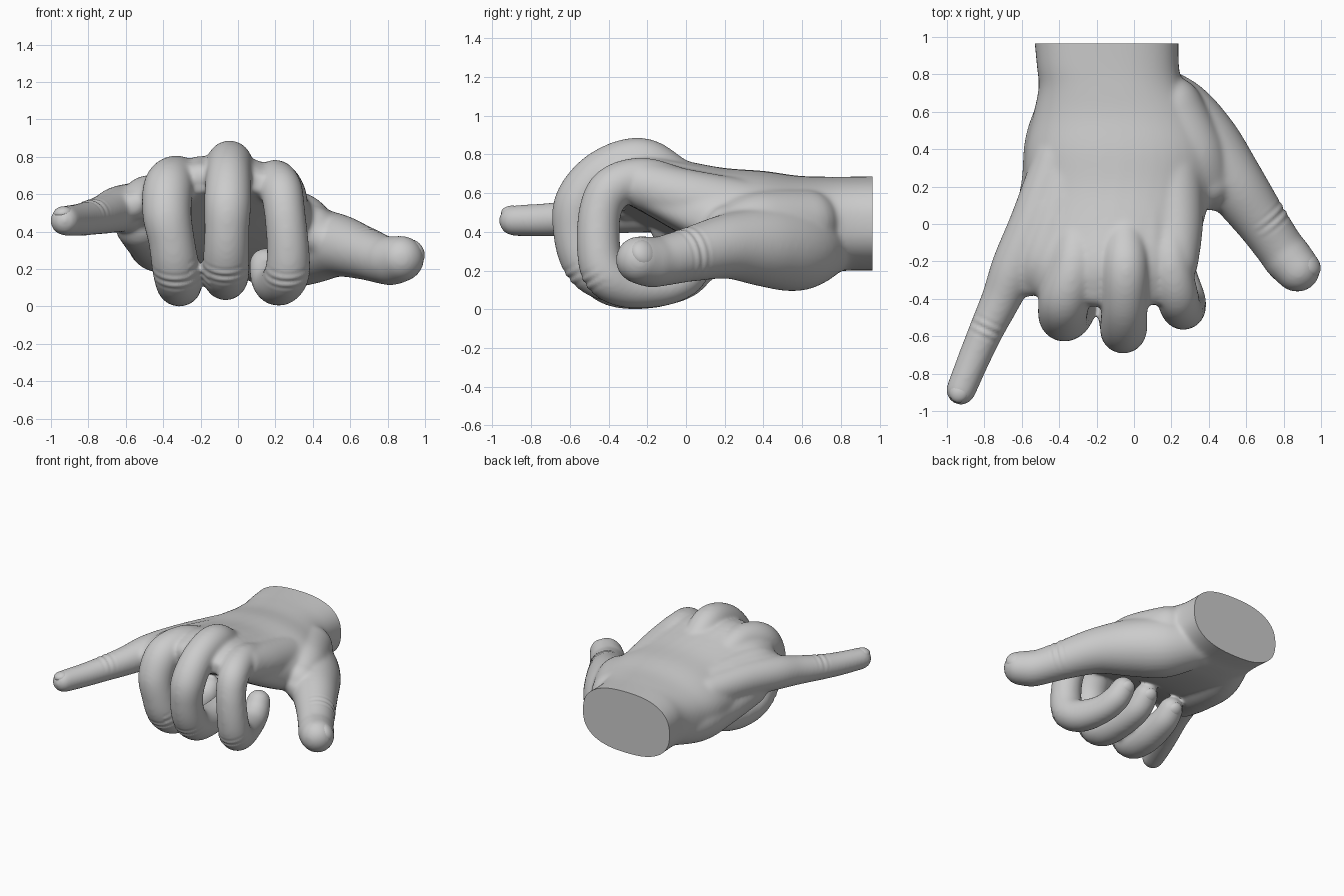
import bpy, bmesh, math
from mathutils import Vector, Matrix

bm = bmesh.new()


def loft(rings):
    vs = [[bm.verts.new(p) for p in ring] for ring in rings]
    n = len(vs[0])
    for a, b in zip(vs, vs[1:]):
        for i in range(n):
            bm.faces.new((a[i], a[(i + 1) % n], b[(i + 1) % n], b[i]))
    bm.faces.new(vs[0][::-1])
    bm.faces.new(vs[-1])


def spline(pts, steps):
    # Catmull-Rom through points of any dimension
    p = [pts[0]] + list(pts) + [pts[-1]]
    out = []
    for i in range(1, len(p) - 2):
        for k in range(steps):
            t = k / steps
            out.append([0.5 * (2 * b + (c - a) * t + (2 * a - 5 * b + 4 * c - d) * t * t
                               + (3 * b - a - 3 * c + d) * t ** 3)
                        for a, b, c, d in zip(p[i - 1], p[i], p[i + 1], p[i + 2])])
    return out + [list(pts[-1])]


def tube(pts, sides=28):
    # round-ended limb through (x, y, z, radius) points
    s = [(Vector(q[:3]), q[3]) for q in spline(pts, 8)]
    t0 = (s[0][0] - s[1][0]).normalized()
    t1 = (s[-1][0] - s[-2][0]).normalized()
    caps = [math.radians(a) for a in (15, 30, 45, 60, 72, 83)]
    s = ([(s[0][0] + t0 * s[0][1] * math.sin(a), s[0][1] * math.cos(a)) for a in reversed(caps)] + s
         + [(s[-1][0] + t1 * s[-1][1] * math.sin(a), s[-1][1] * math.cos(a)) for a in caps])
    rings, u = [], Vector((1, 0.3, 0.1))
    for i, (c, r) in enumerate(s):
        t = (s[min(i + 1, len(s) - 1)][0] - s[max(i - 1, 0)][0]).normalized()
        u = (u - t * u.dot(t)).normalized()
        w = t.cross(u)
        rings.append([c + (u * math.cos(a) + w * math.sin(a)) * r
                      for a in (2 * math.pi * k / sides for k in range(sides))])
    loft(rings)


def palm(sections, sides=48, power=2.5):
    # sections: y, left, right, bottom, top, arch, tilt
    rings = []
    for y, x0, x1, z0, z1, arch, tilt in spline(sections, 6):
        ring = []
        for k in range(sides):
            a = 2 * math.pi * k / sides
            c, s = math.cos(a), math.sin(a)
            u = math.copysign(abs(c) ** (2 / power), c)
            w = math.copysign(abs(s) ** (2 / power), s)
            ring.append(((x0 + x1) / 2 + (x1 - x0) / 2 * u, y,
                         (z0 + z1) / 2 + (z1 - z0) / 2 * w - arch * u * u + tilt * u))
        rings.append(ring)
    loft(rings)


# Wrist and palm
palm([(1.06, -0.54, 0.24, 0.2, 0.69, 0, 0), (0.85, -0.52, 0.24, 0.2, 0.685, 0, 0),
      (0.73, -0.51, 0.27, 0.19, 0.685, 0.01, 0), (0.58, -0.54, 0.36, 0.19, 0.69, 0.03, 0),
      (0.4, -0.58, 0.44, 0.22, 0.715, 0.06, 0), (0.2, -0.59, 0.42, 0.28, 0.73, 0.08, 0.01),
      (0.0, -0.62, 0.37, 0.37, 0.765, 0.1, 0.03), (-0.2, -0.64, 0.32, 0.48, 0.8, 0.1, 0.04),
      (-0.34, -0.57, 0.27, 0.56, 0.78, 0.08, 0.03), (-0.43, -0.46, 0.23, 0.62, 0.72, 0.06, 0.02)])
# Heel of the palm on the little finger side
tube([(-0.33, 0.7, 0.37, 0.15), (-0.41, 0.45, 0.35, 0.17), (-0.45, 0.2, 0.37, 0.155), (-0.52, -0.05, 0.44, 0.14)])
# Flesh below the index knuckle, and skin between thumb and index
tube([(0.2, 0.3, 0.5, 0.17), (0.22, 0.0, 0.575, 0.15), (0.215, -0.2, 0.635, 0.13)])
tube([(0.2, 0.62, 0.45, 0.17), (0.32, 0.38, 0.44, 0.17), (0.4, 0.22, 0.41, 0.13)])
tube([(0.3, 0.2, 0.43, 0.11), (0.43, 0.165, 0.37, 0.095), (0.52, 0.16, 0.33, 0.1)])
# Webs between the fingers
tube([(-0.15, 0.3, 0.58, 0.11), (-0.18, 0.0, 0.645, 0.11), (-0.2, -0.22, 0.7, 0.105), (-0.205, -0.36, 0.69, 0.085)])
tube([(0.07, 0.3, 0.58, 0.11), (0.08, 0.0, 0.64, 0.11), (0.08, -0.22, 0.685, 0.1), (0.095, -0.35, 0.665, 0.08)])
tube([(-0.35, 0.3, 0.54, 0.12), (-0.43, 0.0, 0.57, 0.125), (-0.5, -0.2, 0.58, 0.115), (-0.56, -0.31, 0.54, 0.08)])
# Thumb with its fleshy base
thumb = [(0.02, 0.72, 0.34, 0.17), (0.2, 0.58, 0.315, 0.22), (0.37, 0.41, 0.325, 0.21),
         (0.53, 0.22, 0.325, 0.17), (0.67, 0.03, 0.285, 0.142), (0.775, -0.12, 0.25, 0.13),
         (0.82, -0.18, 0.245, 0.132), (0.872, -0.24, 0.255, 0.124)]
# Curled fingers
index = [(0.12, 0.35, 0.57, 0.1), (0.18, 0.0, 0.62, 0.105), (0.197, -0.22, 0.672, 0.112),
         (0.23, -0.38, 0.625, 0.114), (0.25, -0.445, 0.5, 0.11), (0.268, -0.45, 0.3, 0.114),
         (0.263, -0.41, 0.18, 0.121), (0.23, -0.3, 0.122, 0.116), (0.19, -0.13, 0.117, 0.103),
         (0.163, -0.01, 0.16, 0.098), (0.147, 0.05, 0.225, 0.088)]
middle = [(-0.05, 0.35, 0.58, 0.1), (-0.05, 0.0, 0.65, 0.11), (-0.045, -0.22, 0.763, 0.122),
          (-0.05, -0.42, 0.71, 0.122), (-0.055, -0.55, 0.56, 0.127), (-0.06, -0.567, 0.4, 0.12),
          (-0.063, -0.52, 0.25, 0.124), (-0.065, -0.42, 0.17, 0.124), (-0.067, -0.24, 0.147, 0.112),
          (-0.07, -0.05, 0.175, 0.102), (-0.07, 0.05, 0.25, 0.09)]
ring = [(-0.25, 0.35, 0.56, 0.1), (-0.3, 0.0, 0.61, 0.11), (-0.32, -0.22, 0.68, 0.124),
        (-0.37, -0.4, 0.64, 0.135), (-0.38, -0.49, 0.5, 0.132), (-0.355, -0.497, 0.35, 0.124),
        (-0.335, -0.46, 0.22, 0.127), (-0.32, -0.37, 0.137, 0.124), (-0.31, -0.2, 0.119, 0.117),
        (-0.3, -0.02, 0.15, 0.102), (-0.295, 0.065, 0.21, 0.09)]
# Stretched little finger
little = [(-0.42, 0.35, 0.52, 0.12), (-0.53, 0.02, 0.53, 0.13), (-0.635, -0.22, 0.52, 0.125),
          (-0.71, -0.4, 0.495, 0.107), (-0.795, -0.58, 0.473, 0.093), (-0.86, -0.73, 0.462, 0.086),
          (-0.925, -0.888, 0.458, 0.08)]
for path in (thumb, index, middle, ring, little):
    tube(path)
bmesh.ops.recalc_face_normals(bm, faces=bm.faces)

# Fuse the limbs into one skin
mesh = bpy.data.meshes.new("hand")
bm.to_mesh(mesh)
bm.free()
hand = bpy.data.objects.new("hand", mesh)
bpy.context.collection.objects.link(hand)
mod = hand.modifiers.new("fuse", 'REMESH')
mod.mode = 'VOXEL'
mod.voxel_size = 0.0115
mod = hand.modifiers.new("soften", 'SMOOTH')
mod.factor = 0.5
mod.iterations = 24
dg = bpy.context.evaluated_depsgraph_get()
skin = bpy.data.meshes.new_from_object(hand.evaluated_get(dg))
hand.modifiers.clear()
hand.data = skin

# Skin folds over the joints: position, finger direction, outer side, radius
folds = [((0.69, 0.0, 0.28), (0.6, -0.8, -0.15), (0.7, 0.5, 0.5), 0.14),
         ((-0.785, -0.56, 0.475), (-0.42, -0.9, -0.05), (0, 0, 1), 0.1),
         ((0.258, -0.42, 0.19), (0, 0.5, -0.85), (0, -0.85, -0.5), 0.13),
         ((-0.064, -0.5, 0.22), (0, 0.5, -0.85), (0, -0.85, -0.5), 0.14),
         ((-0.33, -0.44, 0.19), (0, 0.5, -0.85), (0, -0.85, -0.5), 0.14)]
bm = bmesh.new()
bm.from_mesh(skin)
bm.normal_update()
for pos, along, out, r in folds:
    pos, along, out = Vector(pos), Vector(along).normalized(), Vector(out).normalized()
    for v in bm.verts:
        off = v.co - pos
        d = off.dot(along)
        if abs(d) < 0.075 and off.length < 1.5 * r:
            w = max(0, v.normal.dot(out)) * (1 - abs(d) / 0.075)
            v.co -= v.normal * 0.0045 * w * math.cos(d * 2 * math.pi / 0.047)
# Flat cut at the wrist
cut = bmesh.ops.bisect_plane(bm, geom=bm.verts[:] + bm.edges[:] + bm.faces[:],
                             plane_co=(0, 0.965, 0), plane_no=(0, 1, 0), clear_outer=True)
edges = [e for e in cut['geom_cut'] if isinstance(e, bmesh.types.BMEdge)]
bmesh.ops.edgeloop_fill(bm, edges=edges)
bm.to_mesh(skin)
bm.free()


def smooth(obj):
    bpy.ops.object.select_all(action='DESELECT')
    obj.select_set(True)
    bpy.context.view_layer.objects.active = obj
    bpy.ops.object.shade_smooth_by_angle(angle=math.radians(50))


smooth(hand)


# Finger nails set into the tips
def nail(name, path, out, width, length):
    tip, r = Vector(path[-1][:3]), path[-1][3]
    along = (tip - Vector(path[-2][:3])).normalized()
    out = Vector(out)
    out = (out - along * out.dot(along)).normalized()
    side = along.cross(out)
    bpy.ops.mesh.primitive_uv_sphere_add(segments=24, ring_count=16, radius=1)
    obj = bpy.context.object
    obj.name = name
    rot = Matrix((side, along, out)).transposed().to_4x4()
    obj.matrix_world = (Matrix.Translation(tip + out * (r * 0.5) + along * r * 0.15) @ rot
                        @ Matrix.Diagonal((width, length, r * 0.47, 1)))
    smooth(obj)


nail("thumb_nail", thumb, (0.8, 0.4, 0.45), 0.08, 0.085)
nail("little_nail", little, (-0.1, 0, 1), 0.053, 0.058)
for name, path in (("index_nail", index), ("middle_nail", middle), ("ring_nail", ring)):
    nail(name, path, (0, 0.8, -0.6), 0.06, 0.065)
